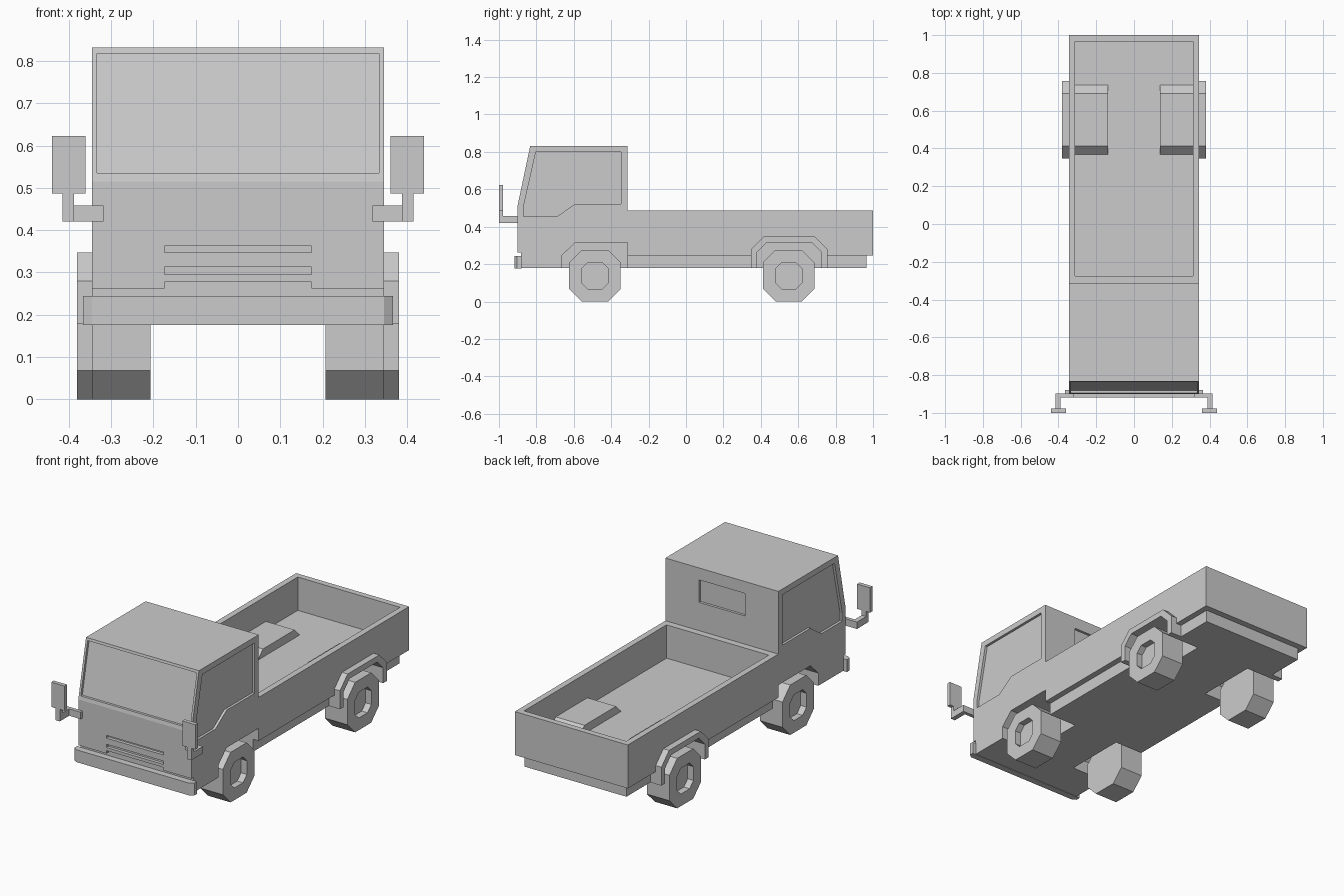
import bpy, bmesh

if "Cube" in bpy.data.objects:
    bpy.data.objects.remove(bpy.data.objects["Cube"])

W = 0.345          # body half width
CAB_BACK = -0.313


def prism(name, pts, lo, hi, axis='X'):
    """Extrude a 2D profile: (y, z) along X or (x, y) along Z."""
    bm = bmesh.new()
    place = (lambda p, t: (t, p[0], p[1])) if axis == 'X' else (lambda p, t: (p[0], p[1], t))
    a = [bm.verts.new(place(p, lo)) for p in pts]
    b = [bm.verts.new(place(p, hi)) for p in pts]
    bm.faces.new(a)
    bm.faces.new(b[::-1])
    n = len(pts)
    for i in range(n):
        bm.faces.new((a[i], b[i], b[(i + 1) % n], a[(i + 1) % n]))
    bmesh.ops.recalc_face_normals(bm, faces=bm.faces)
    me = bpy.data.meshes.new(name)
    bm.to_mesh(me)
    bm.free()
    ob = bpy.data.objects.new(name, me)
    bpy.context.collection.objects.link(ob)
    return ob


def box(name, x, y, z):
    return prism(name, [(y[0], z[0]), (y[1], z[0]), (y[1], z[1]), (y[0], z[1])], x[0], x[1])


def cut(target, cutter):
    """Subtract the cutter, bake the result and remove the cutter."""
    cutter.hide_render = True
    mod = target.modifiers.new("cut", 'BOOLEAN')
    mod.operation = 'DIFFERENCE'
    mod.solver = 'EXACT'
    mod.object = cutter
    dg = bpy.context.evaluated_depsgraph_get()
    me = bpy.data.meshes.new_from_object(target.evaluated_get(dg))
    target.modifiers.clear()
    target.data = me
    bpy.data.objects.remove(cutter)


def octagon(cy, cz, r, c):
    """Square of half size r with corners chamfered by c."""
    k = r - c
    return [(cy + y, cz + z) for y, z in
            ((-k, -r), (k, -r), (r, -k), (r, k), (k, r), (-k, r), (-r, k), (-r, -k))]


def arch(y0, y1, top, c, bottom):
    return [(y0, bottom), (y0, top - c), (y0 + c, top), (y1 - c, top), (y1, top - c), (y1, bottom)]


# Cab
cab = prism("cab", [(-0.90, 0.178), (-0.90, 0.515), (-0.833, 0.832),
                    (CAB_BACK, 0.832), (CAB_BACK, 0.178)], -W, W)

# Windscreen recess, parallel to the sloping front
slope = lambda z: -0.90 + 0.067 * (z - 0.515) / 0.317
z0, z1, d = 0.535, 0.818, 0.014
cut(cab, prism("windscreen_cutter", [(slope(z0) - 0.1, z0), (slope(z0) + d, z0),
                                     (slope(z1) + d, z1), (slope(z1) - 0.1, z1)], -0.333, 0.333))
# Side window recesses
side_window = [(-0.87, 0.455), (-0.69, 0.455), (-0.592, 0.522), (-0.347, 0.522),
               (-0.347, 0.80), (-0.803, 0.80), (-0.87, 0.50)]
for s in (-1, 1):
    cut(cab, prism("side_window_cutter", side_window, s * (W - 0.014), s * 0.5))
# Rear window, grille slots and the step behind the bumper
cut(cab, box("rear_window_cutter", (-0.14, 0.14), (CAB_BACK - 0.014, 0), (0.642, 0.766)))
for z in ((0.347, 0.362), (0.295, 0.313)):
    cut(cab, box("grille_cutter", (-0.174, 0.174), (-1, -0.882), z))
cut(cab, box("step_cutter", (-0.5, 0.5), (-1, -0.882), (0.1, 0.262)))
cut(cab, box("step_middle_cutter", (-0.174, 0.174), (-1, -0.882), (0.2, 0.278)))

# Cargo bed with open tray, and the narrower chassis below it
bed = box("cargo_bed", (-W, W), (CAB_BACK, 1.0), (0.246, 0.486))
cut(bed, box("tray_cutter", (-0.312, 0.312), (-0.276, 0.967), (0.302, 0.7)))
chassis = box("chassis", (-0.312, 0.312), (CAB_BACK, 0.965), (0.178, 0.246))

# Bumper with angled ends
prism("front_bumper", [(-0.345, -0.918), (0.345, -0.918), (0.366, -0.904), (0.366, -0.88),
                       (-0.366, -0.88), (-0.366, -0.904)], 0.176, 0.244, 'Z')

front_well = [(-0.662, 0.1), (-0.662, 0.248), (-0.592, 0.315), (-0.3, 0.315), (-0.3, 0.1)]
rear_well = arch(0.379, 0.724, 0.315, 0.052, 0.1)

for s, side in ((-1, "left"), (1, "right")):
    # Wheel wells
    cut(cab, prism("front_well_cutter", front_well, s * 0.14, s * 0.5))
    for part in (bed, chassis):
        cut(part, prism("rear_well_cutter", rear_well, s * 0.17, s * 0.5))

    # Flared rear wheel housing that also rises through the tray floor
    housing = prism(side + "_rear_wheel_housing", arch(0.347, 0.757, 0.347, 0.067, 0.178),
                    s * 0.137, s * 0.38)
    cut(housing, prism("housing_cutter", rear_well, s * 0.17, s * 0.5))

    # Octagonal wheels with recessed hubs
    for end, y, x0, x1 in (("front", -0.487, 0.207, 0.345), ("rear", 0.549, 0.243, 0.38)):
        wheel = prism(side + "_" + end + "_wheel", octagon(y, 0.138, 0.138, 0.068), s * x0, s * x1)
        cut(wheel, prism("hub_cutter", octagon(y, 0.138, 0.071, 0.033), s * (x1 - 0.035), s * 0.5))

    # Mirror: arm outward and forward, then stalk and head
    prism(side + "_mirror_arm", [(s * 0.318, -0.898), (s * 0.415, -0.898), (s * 0.415, -1.0),
                                 (s * 0.388, -1.0), (s * 0.388, -0.918), (s * 0.318, -0.918)],
          0.42, 0.458, 'Z')
    box(side + "_mirror_stalk", (s * 0.388, s * 0.415), (-1.0, -0.978), (0.458, 0.486))
    box(side + "_mirror_head", (s * 0.36, s * 0.44), (-1.0, -0.978), (0.486, 0.623))
